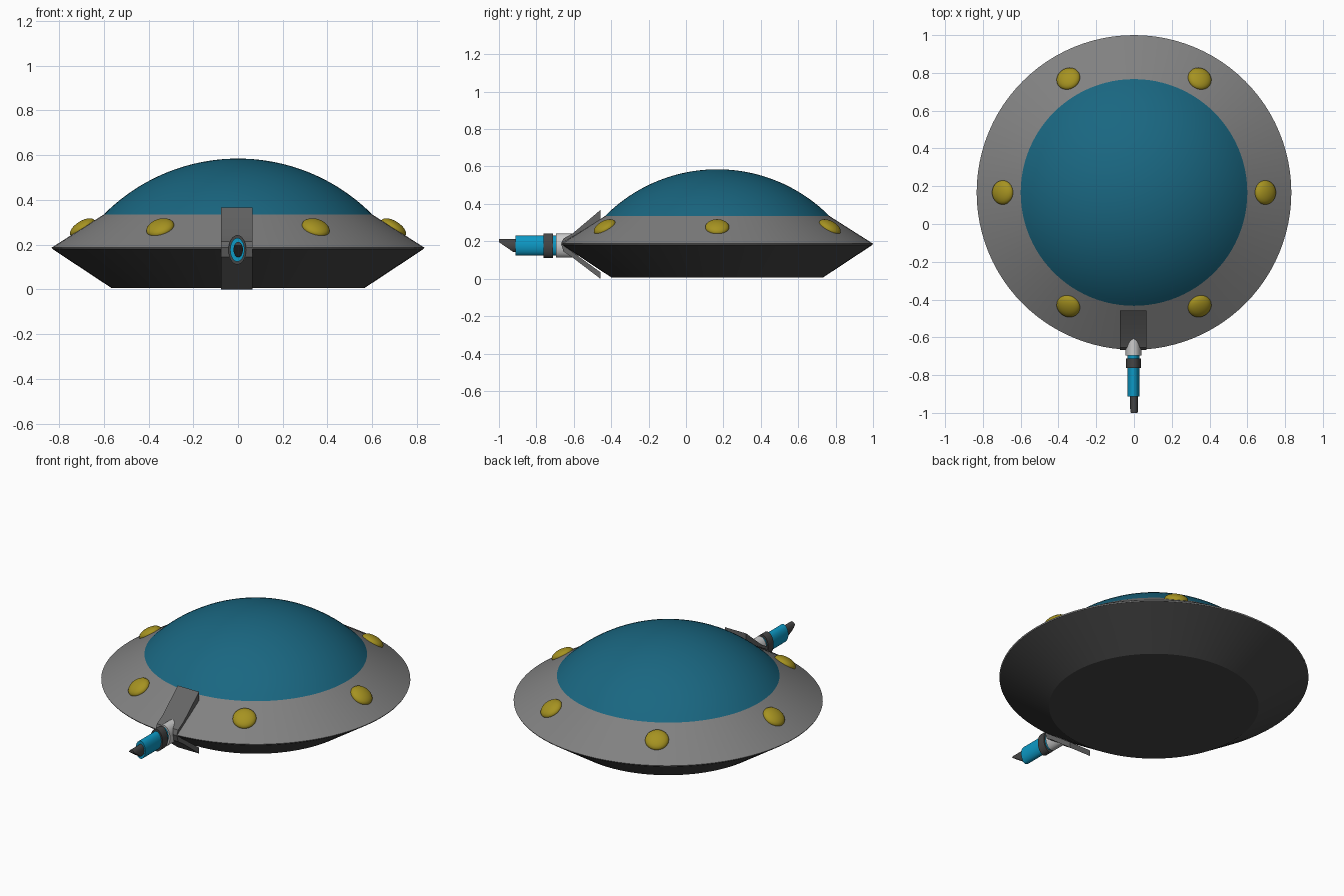
import bpy, bmesh, math
from mathutils import Matrix, Vector

if "Cube" in bpy.data.objects:
    bpy.data.objects.remove(bpy.data.objects["Cube"])

CY = 0.167          # centre of the disc in y
RIM, RIM_Z = 0.833, 0.187


def material(name, r, g, b):
    m = bpy.data.materials.new(name)
    m.diffuse_color = (r, g, b, 1)
    m.use_nodes = True
    m.node_tree.nodes["Principled BSDF"].inputs["Base Color"].default_value = m.diffuse_color
    return m


TEAL = material("teal", 0.010, 0.135, 0.22)
BLUE = material("blue", 0.004, 0.32, 0.56)
YELLOW = material("yellow", 0.38, 0.29, 0.015)
GREY = material("mid_grey", 0.22, 0.22, 0.22)
DARK = material("dark_grey", 0.06, 0.06, 0.06)
BRACKET = material("bracket_grey", 0.13, 0.13, 0.13)
PALE = material("pale_grey", 0.55, 0.55, 0.55)


def finish(bm, name, mat, angle=30):
    bmesh.ops.recalc_face_normals(bm, faces=bm.faces)
    me = bpy.data.meshes.new(name)
    bm.to_mesh(me)
    bm.free()
    ob = bpy.data.objects.new(name, me)
    bpy.context.collection.objects.link(ob)
    me.materials.append(mat)
    bpy.ops.object.select_all(action='DESELECT')
    ob.select_set(True)
    bpy.context.view_layer.objects.active = ob
    bpy.ops.object.shade_smooth_by_angle(angle=math.radians(angle))
    return ob


def lathe(name, profile, mat, matrix, steps=96):
    """Spin (radius, height) points about z, then place with matrix."""
    bm = bmesh.new()
    vs = [bm.verts.new((r, 0, z)) for r, z in profile]
    es = [bm.edges.new(p) for p in zip(vs, vs[1:])]
    bmesh.ops.spin(bm, geom=vs + es, axis=(0, 0, 1), cent=(0, 0, 0),
                   angle=math.tau, steps=steps, use_merge=True)
    bmesh.ops.remove_doubles(bm, verts=bm.verts, dist=1e-5)
    bmesh.ops.transform(bm, matrix=matrix, verts=bm.verts)
    return finish(bm, name, mat)


def extrude_side(name, points, x0, x1, mat):
    """Extrude a (y, z) outline from x0 to x1."""
    bm = bmesh.new()
    f = bm.faces.new([bm.verts.new((x0, y, z)) for y, z in points])
    g = bmesh.ops.extrude_face_region(bm, geom=[f])["geom"]
    bmesh.ops.translate(bm, vec=(x1 - x0, 0, 0),
                        verts=[v for v in g if isinstance(v, bmesh.types.BMVert)])
    return finish(bm, name, mat)


# Saucer hull and dome
centre = Matrix.Translation((0, CY, 0))
lathe("lower_hull", [(0, 0.006), (0.565, 0.006), (RIM - 0.003, RIM_Z - 0.006),
                     (RIM - 0.003, RIM_Z)], DARK, centre)
lathe("upper_hull", [(RIM - 0.003, RIM_Z - 0.005), (RIM, RIM_Z), (0.6, 0.335)],
      GREY, centre)
R = 0.845
half = math.asin(0.6 / R)
dome = [(R * math.sin(half * (1 - i / 20)), 0.585 - R + R * math.cos(half * (1 - i / 20)))
        for i in range(20)] + [(0, 0.585)]
lathe("dome", dome, TEAL, centre)

# Six flattened lights on the sloping deck
slope = math.atan2(0.335 - RIM_Z, RIM - 0.6)
for i in range(6):
    bm = bmesh.new()
    bmesh.ops.create_uvsphere(bm, u_segments=32, v_segments=16, radius=1)
    mat = (centre @ Matrix.Rotation(i * math.tau / 6, 4, 'Z')
           @ Matrix.Translation((0.695, 0, 0.275))
           @ Matrix.Rotation(slope, 4, 'Y')
           @ Matrix.Diagonal((0.064, 0.064, 0.031, 1)))
    bmesh.ops.transform(bm, matrix=mat, verts=bm.verts)
    finish(bm, f"deck_light_{i + 1}", YELLOW)

# Forked bracket clamping the rim
extrude_side("bracket_upper_arm", [(-0.668, 0.187), (-0.655, 0.215), (-0.605, 0.243),
                                   (-0.458, 0.367), (-0.458, 0.315)], -0.075, 0.065, BRACKET)
extrude_side("bracket_lower_arm", [(-0.668, 0.187), (-0.458, 0.035), (-0.458, 0.0),
                                   (-0.605, 0.112), (-0.655, 0.145)], -0.075, 0.065, BRACKET)


# Nozzle: oval sleeves along y
def oval(name, y0, y1, rx, rz, mat, x=-0.003, z=0.177, inner=0.0):
    m = (Matrix.Translation((x, y0, z)) @ Matrix.Diagonal((rx, 1, rz, 1))
         @ Matrix.Rotation(-math.pi / 2, 4, 'X'))
    h = y1 - y0
    prof = ([(inner, h), (inner, 0), (1, 0), (1, h), (inner, h)] if inner
            else [(0, 0), (1, 0), (1, h), (0, h)])
    return lathe(name, prof, mat, m, 32)


oval("nozzle_socket", -0.695, -0.58, 0.042, 0.064, PALE)
oval("nozzle_collar", -0.762, -0.712, 0.040, 0.066, DARK)
oval("nozzle_sleeve", -0.912, -0.69, 0.032, 0.053, BLUE)

# Slanted tip: oval rod cut obliquely underneath
tip = bmesh.new()
bmesh.ops.create_cone(tip, cap_ends=True, segments=32, radius1=1, radius2=1, depth=1)
bmesh.ops.transform(tip, verts=tip.verts,
                    matrix=Matrix.Translation((0.001, -0.945, 0.178))
                    @ Matrix.Diagonal((0.021, 0.11, 0.034, 1))
                    @ Matrix.Rotation(-math.pi / 2, 4, 'X'))
cut = bmesh.ops.bisect_plane(tip, geom=tip.verts[:] + tip.edges[:] + tip.faces[:],
                             plane_co=(0, -0.995, 0.192),
                             plane_no=Vector((0, -0.55, -0.8)), clear_outer=True)
bmesh.ops.holes_fill(tip, edges=[e for e in cut["geom_cut"]
                                 if isinstance(e, bmesh.types.BMEdge)], sides=0)
finish(tip, "nozzle_tip", DARK)
